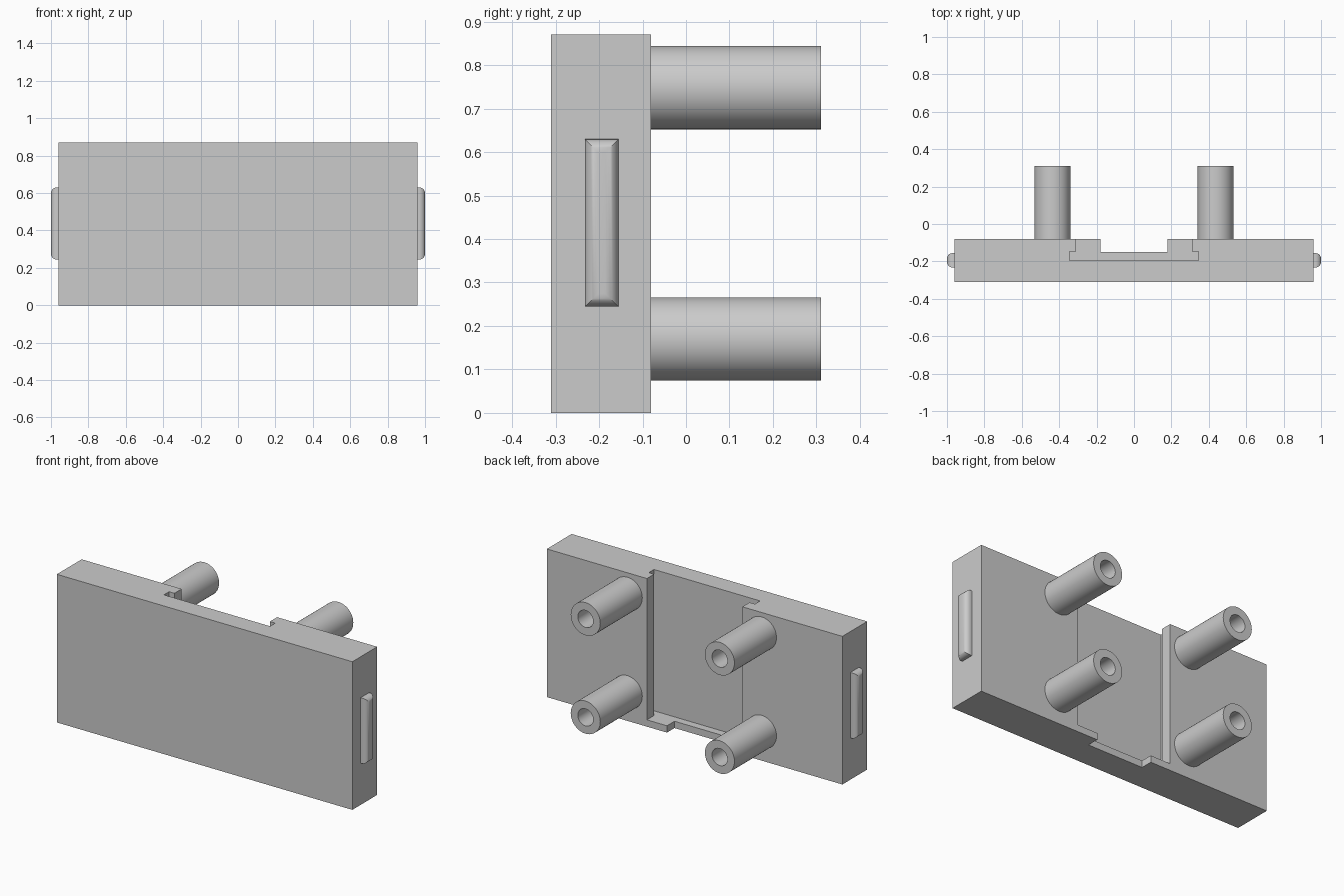
import bpy, bmesh, math
from mathutils import Vector

cube = bpy.data.objects.get("Cube")
if cube:
    bpy.data.objects.remove(cube, do_unlink=True)

COLOR = (0.6, 0.6, 0.6, 1)
grey = bpy.data.materials.new("light grey plastic")
grey.use_nodes = True
grey.diffuse_color = COLOR
grey.node_tree.nodes["Principled BSDF"].inputs["Base Color"].default_value = COLOR

BACK = -0.08          # rear face of the plate
HEIGHT = 0.87
LIP = 0.04            # thickness of the stop at the foot of the slot


def add_object(name, bm):
    bmesh.ops.recalc_face_normals(bm, faces=bm.faces[:])
    mesh = bpy.data.meshes.new(name)
    bm.to_mesh(mesh)
    bm.free()
    mesh.materials.append(grey)
    obj = bpy.data.objects.new(name, mesh)
    bpy.context.collection.objects.link(obj)
    return obj


def prism(name, outline, z0, z1):
    """Extrude an x-y outline upward from z0 to z1."""
    bm = bmesh.new()
    face = bm.faces.new([bm.verts.new((x, y, z0)) for x, y in outline])
    ext = bmesh.ops.extrude_face_region(bm, geom=[face])
    top = [v for v in ext["geom"] if isinstance(v, bmesh.types.BMVert)]
    bmesh.ops.translate(bm, verts=top, vec=(0, 0, z1 - z0))
    return add_object(name, bm)


def mirrored(half):
    return half + [(-x, y) for x, y in reversed(half)]


def activate(obj):
    bpy.ops.object.select_all(action='DESELECT')
    obj.select_set(True)
    bpy.context.view_layer.objects.active = obj


def smooth(obj):
    activate(obj)
    bpy.ops.object.shade_smooth_by_angle(angle=math.radians(30))


def cut(obj, cutter):
    cutter.hide_render = True
    mod = obj.modifiers.new("cut", 'BOOLEAN')
    mod.operation = 'DIFFERENCE'
    mod.solver = 'EXACT'
    mod.object = cutter
    activate(obj)
    bpy.ops.object.modifier_apply(modifier=mod.name)
    bpy.data.objects.remove(cutter, do_unlink=True)


# Plate with an undercut slot open at the top and a notched lip at the foot
plate = prism("back_plate", mirrored([(0.96, -0.31), (0.96, BACK)]), 0, HEIGHT)
slot = mirrored([(0.345, -0.195), (0.345, -0.147), (0.31, -0.147), (0.31, 0)])
cut(plate, prism("slot_cutter", slot, LIP, 1))
notch = mirrored([(0.18, -0.15), (0.18, 0.1)])
cut(plate, prism("notch_cutter", notch, -0.1, 0.1))


# Hollow round posts on the rear
def post(name, x, z):
    bm = bmesh.new()
    outer, bore, tip = 0.096, 0.05, 0.31
    profile = [(outer, BACK), (outer, tip), (bore, tip), (bore, BACK), (0, BACK)]
    verts = [bm.verts.new((x + r, y, z)) for r, y in profile]
    edges = [bm.edges.new(pair) for pair in zip(verts, verts[1:])]
    bmesh.ops.spin(bm, geom=verts + edges, cent=(x, 0, z), axis=(0, 1, 0),
                   angle=math.tau, steps=48)
    bmesh.ops.remove_doubles(bm, verts=bm.verts[:], dist=0.0001)
    smooth(add_object(name, bm))


# Rounded catch on each end, mitred at its corners
def catch(name, side):
    bm = bmesh.new()
    bmesh.ops.create_cube(bm, size=1)
    bmesh.ops.scale(bm, verts=bm.verts[:], vec=(0.04, 0.077, 0.385))
    bmesh.ops.translate(bm, verts=bm.verts[:], vec=(side * 0.98, -0.194, 0.437))
    bm.normal_update()
    outer = max(bm.faces, key=lambda f: f.normal.dot(Vector((side, 0, 0))))
    bmesh.ops.bevel(bm, geom=list(outer.edges), offset=0.03, segments=8,
                    profile=0.5, affect='EDGES')
    smooth(add_object(name, bm))


for side, label in ((1, "left"), (-1, "right")):
    catch(label + "_catch", side)
    for z, level in ((0.17, "lower"), (0.748, "upper")):
        post(f"{label}_{level}_post", side * 0.436, z)
